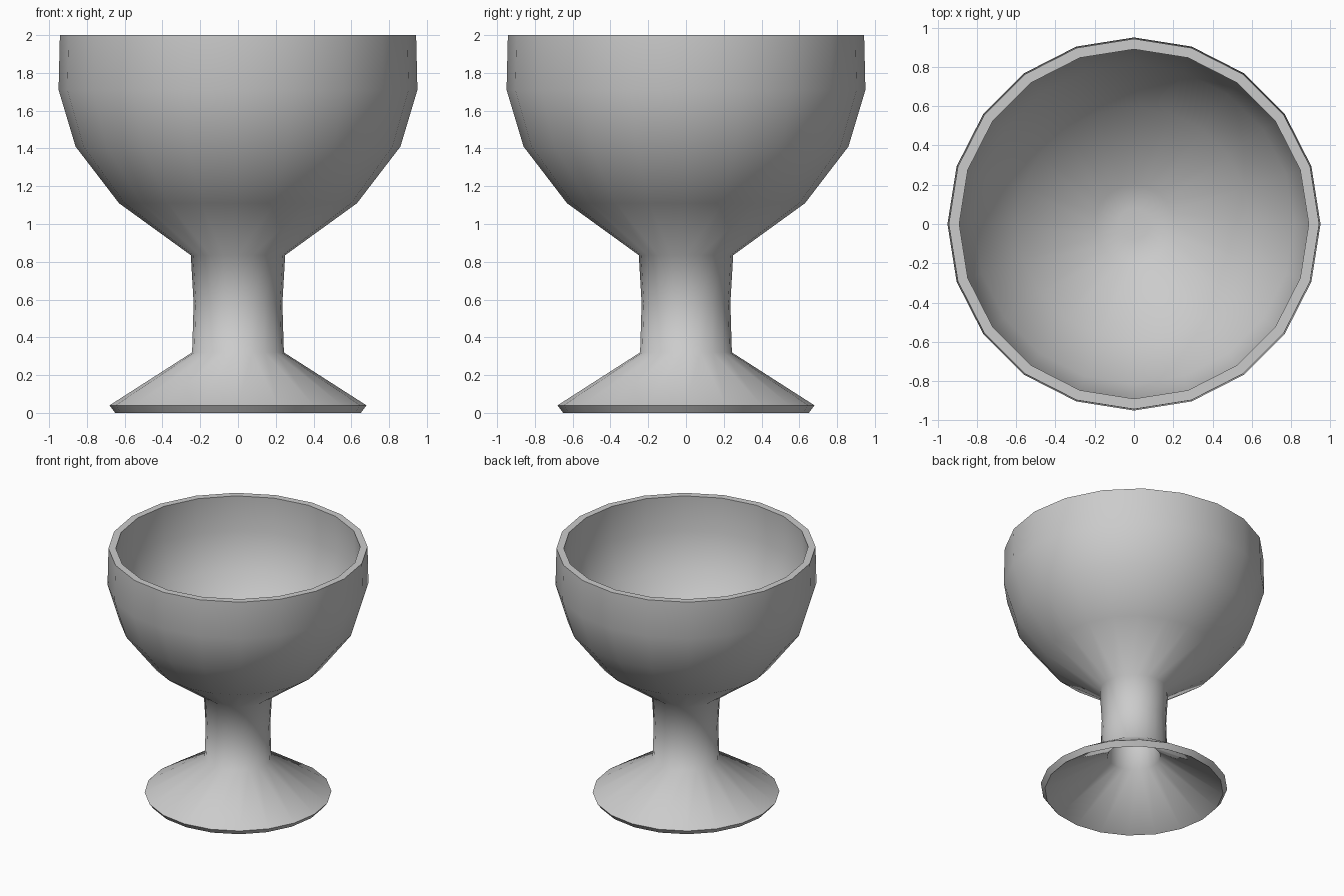
import bpy, bmesh, math

if "Cube" in bpy.data.objects:
    bpy.data.objects.remove(bpy.data.objects["Cube"])

SIDES = 20

# Closed wall profile (radius, height): outside, rim, inside of bowl, then underside of foot
OUTER = [(0.65, 0.0), (0.68, 0.04), (0.243, 0.32), (0.235, 0.58), (0.25, 0.835),
         (0.63, 1.11), (0.86, 1.41), (0.95, 1.71), (0.943, 2.0)]
BOWL_INSIDE = [(0.89, 2.0), (0.90, 1.715), (0.815, 1.43), (0.595, 1.147),
               (0.20, 0.865), (0.08, 0.85)]
HOLLOW_STEM = [(0.20, 0.81), (0.185, 0.58), (0.193, 0.29)]


def ring(bm, r, z):
    return [bm.verts.new((r * math.cos(2 * math.pi * i / SIDES),
                          r * math.sin(2 * math.pi * i / SIDES), z))
            for i in range(SIDES)]


def bridge(bm, a, b):
    for i in range(SIDES):
        j = (i + 1) % SIDES
        bm.faces.new((a[i], a[j], b[j], b[i]))


bm = bmesh.new()
# Outer wall and bowl interior, closed by the bowl floor
rings = [ring(bm, r, z) for r, z in OUTER + BOWL_INSIDE]
for a, b in zip(rings, rings[1:]):
    bridge(bm, a, b)
bm.faces.new(rings[-1])
# Hollow foot and stem, closed below the bowl floor
hollow = [ring(bm, r, z) for r, z in HOLLOW_STEM] + [rings[0]]
for a, b in zip(hollow, hollow[1:]):
    bridge(bm, a, b)
bm.faces.new(hollow[0])
bmesh.ops.recalc_face_normals(bm, faces=bm.faces)

mesh = bpy.data.meshes.new("goblet")
bm.to_mesh(mesh)
bm.free()
goblet = bpy.data.objects.new("goblet", mesh)
bpy.context.collection.objects.link(goblet)

# Smooth walls, crisp rim and foot edge
bpy.context.view_layer.objects.active = goblet
goblet.select_set(True)
bpy.ops.object.shade_smooth_by_angle(angle=math.radians(65))
